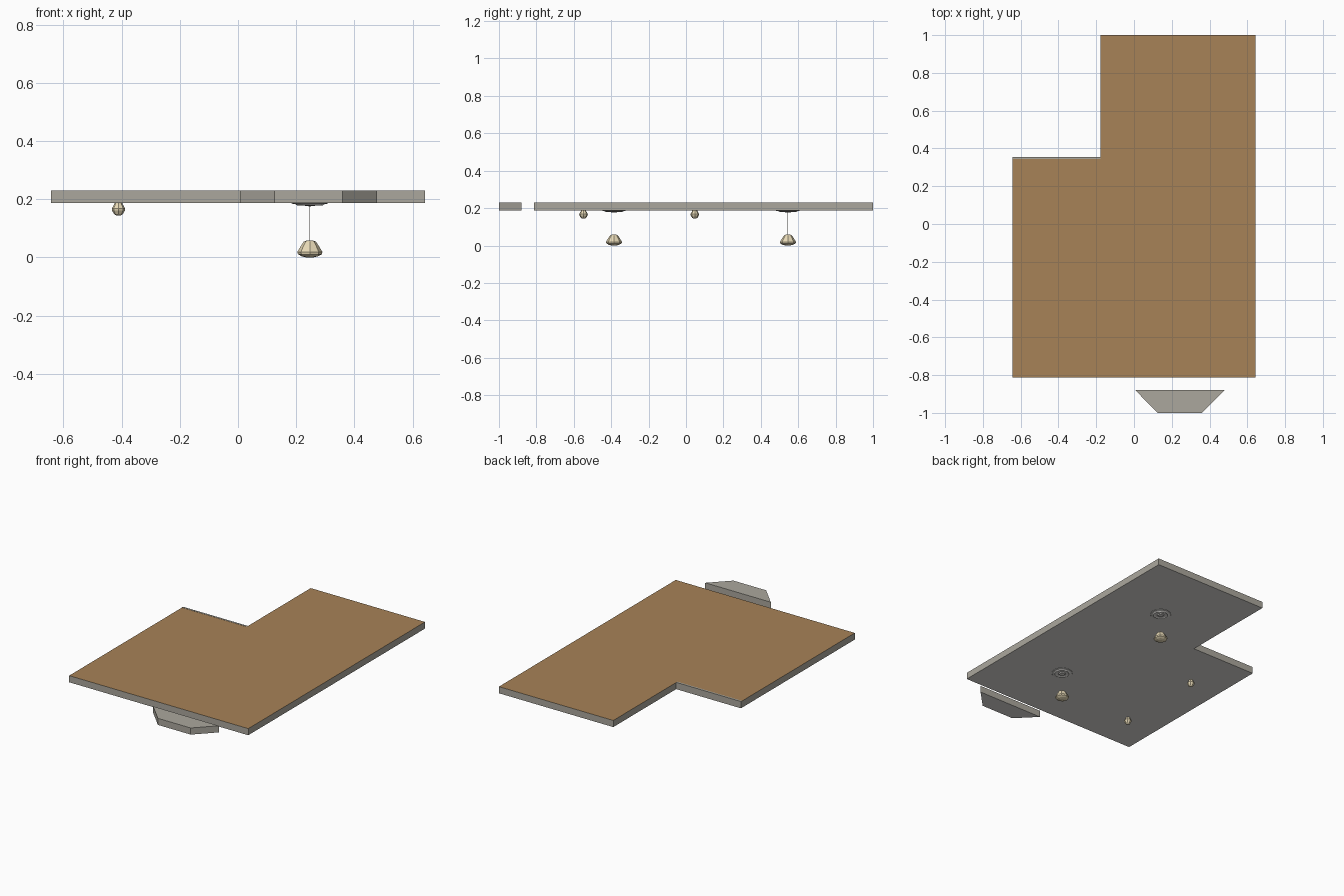
import bpy, bmesh, math

if "Cube" in bpy.data.objects:
    bpy.data.objects.remove(bpy.data.objects["Cube"])

def mat(name, rgb):
    m = bpy.data.materials.new(name)
    m.diffuse_color = (*rgb, 1)
    m.use_nodes = True
    m.node_tree.nodes["Principled BSDF"].inputs["Base Color"].default_value = m.diffuse_color
    return m

GREY = mat("warm grey", (0.41, 0.39, 0.34))
WOOD = mat("wood brown", (0.39, 0.225, 0.095))
CEIL = mat("ceiling white", (0.73, 0.715, 0.69))
CREAM = mat("lamp cream", (0.85, 0.74, 0.50))

def finish(name, bm, *mats):
    bmesh.ops.recalc_face_normals(bm, faces=bm.faces)
    me = bpy.data.meshes.new(name)
    bm.to_mesh(me)
    bm.free()
    for m in mats:
        me.materials.append(m)
    ob = bpy.data.objects.new(name, me)
    bpy.context.collection.objects.link(ob)
    return ob

def prism(name, outline, z0, z1, side, top=None, bottom=None):
    """Extrude a flat outline; top and bottom may have their own colour."""
    bm = bmesh.new()
    f = bm.faces.new([bm.verts.new((x, y, z0)) for x, y in outline])
    r = bmesh.ops.extrude_face_region(bm, geom=[f])
    for v in r["geom"]:
        if isinstance(v, bmesh.types.BMVert):
            v.co.z = z1
    ob = finish(name, bm, side, top or side, bottom or side)
    for p in ob.data.polygons:
        if p.normal.z > 0.9:
            p.material_index = 1
        elif p.normal.z < -0.9:
            p.material_index = 2
    return ob

def lathe(name, profile, x, y, sides, m):
    """Revolve (radius, z) points around a vertical axis, capping the ends."""
    bm = bmesh.new()
    rings = []
    for r, z in profile:
        rings.append([bm.verts.new((x + r * math.cos(2 * math.pi * i / sides),
                                    y + r * math.sin(2 * math.pi * i / sides), z))
                      for i in range(sides)])
    for a, b in zip(rings, rings[1:]):
        for i in range(sides):
            j = (i + 1) % sides
            bm.faces.new((a[i], a[j], b[j], b[i]))
    bm.faces.new(rings[0])
    bm.faces.new(rings[-1])
    return finish(name, bm, m)

# L-shaped floor slab: wood on top, ceiling underneath
L, R, F, B, NX, NY = -0.643, 0.643, -0.813, 1.0, -0.178, 0.355
prism("floor_slab", [(L, F), (R, F), (R, B), (NX, B), (NX, NY), (L, NY)],
      0.187, 0.23, GREY, WOOD, CEIL)

# thin grey threshold along the notch
prism("notch_threshold", [(L, 0.343), (NX, 0.343), (NX, NY), (L, NY)], 0.2295, 0.231, GREY)

# detached bay window slab
prism("bay_slab", [(0.007, -0.88), (0.125, -1.0), (0.36, -1.0), (0.478, -0.88)],
      0.187, 0.23, GREY, GREY, CEIL)

# pendant lamps with ceiling medallions
for n, y in enumerate((-0.385, 0.545), 1):
    x = 0.247
    lathe(f"ceiling_medallion_{n}", [(0.065, 0.189), (0.062, 0.185), (0.050, 0.183), (0.044, 0.179),
          (0.036, 0.182), (0.022, 0.182), (0.016, 0.177), (0.004, 0.176)], x, y, 12, CEIL)
    lathe(f"pendant_cord_{n}", [(0.0012, 0.180), (0.0012, 0.055)], x, y, 6, GREY)
    lathe(f"pendant_shade_{n}", [(0.012, 0.058), (0.021, 0.054), (0.033, 0.036), (0.043, 0.019),
          (0.041, 0.011), (0.028, 0.004), (0.012, 0.0)], x, y, 8, CREAM)

# small ceiling lamps
for n, y in enumerate((-0.548, 0.047), 1):
    lathe(f"small_lamp_{n}", [(0.013, 0.190), (0.014, 0.184), (0.023, 0.168), (0.022, 0.161),
          (0.015, 0.149), (0.007, 0.144)], -0.411, y, 8, CREAM)
